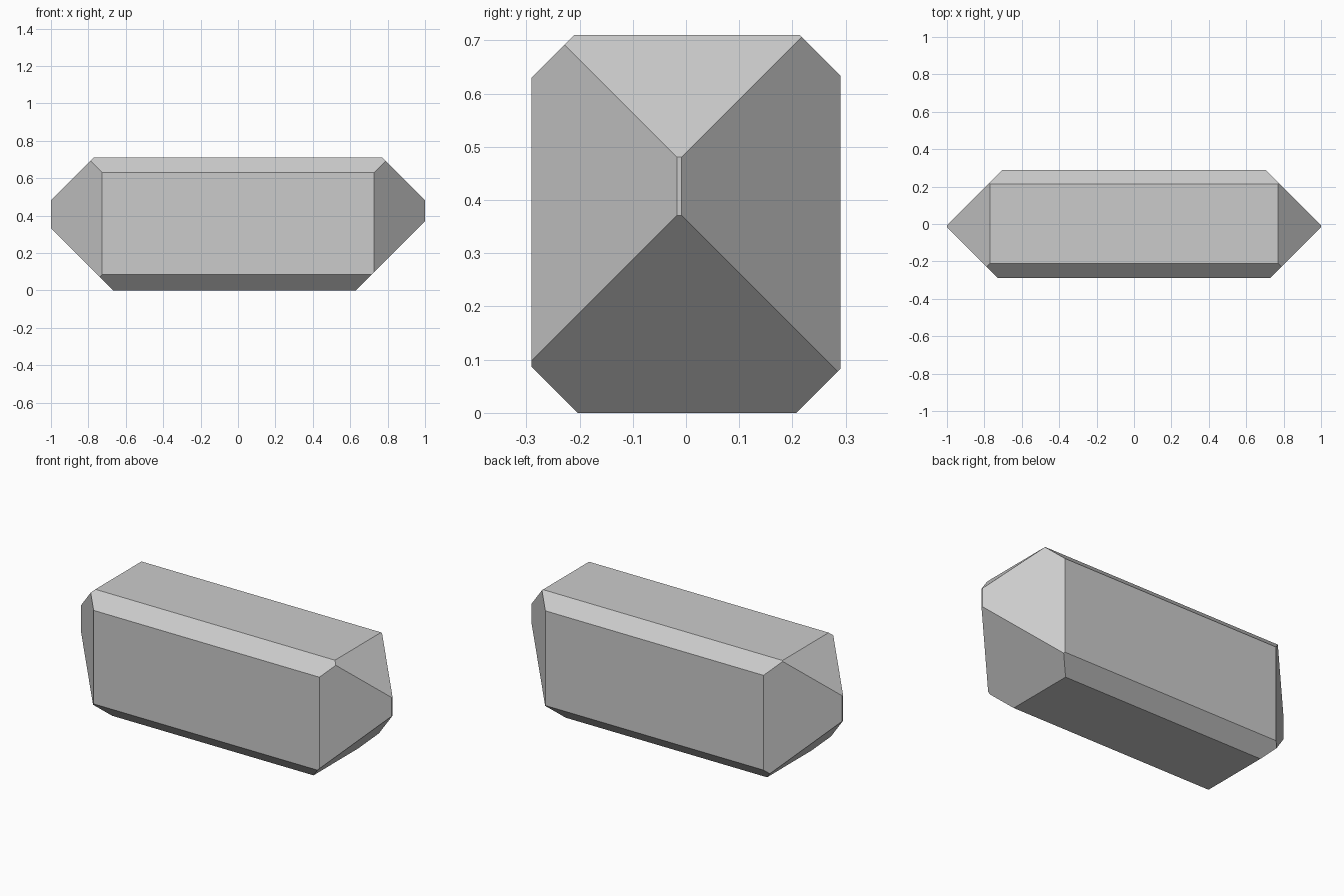
import bpy
import bmesh
from mathutils import Matrix, Vector

if "Cube" in bpy.data.objects:
    bpy.data.objects.remove(bpy.data.objects["Cube"])

# Full block: 2 x 0.58 x 0.71, standing on the ground
bm = bmesh.new()
bmesh.ops.create_cube(bm, size=1, matrix=Matrix.Translation((0, 0, 0.355))
                      @ Matrix.Diagonal((2, 0.58, 0.71, 1)))

# 45-degree edge chamfers: outward direction, plane offset (direction . p = offset)
chamfers = [
    ((0, 1, 1), 0.924), ((0, -1, 1), 0.920),        # long top edges
    ((0, 1, -1), 0.207), ((0, -1, -1), 0.204),      # long bottom edges
    ((1, 0, 1), 1.481), ((-1, 0, 1), 1.481),        # end top edges
    ((1, 0, -1), 0.629), ((-1, 0, -1), 0.667),      # end bottom edges
    ((1, 1, 0), 0.992), ((-1, 1, 0), 0.992),        # rear upright edges
    ((1, -1, 0), 1.017), ((-1, -1, 0), 1.016),      # front upright edges
]


def slice_off(direction, offset):
    """Cut away everything beyond the plane and cap the opening."""
    n = Vector(direction)
    cut = bmesh.ops.bisect_plane(
        bm, geom=bm.verts[:] + bm.edges[:] + bm.faces[:], dist=1e-5,
        plane_co=n * offset / n.length_squared, plane_no=n, clear_outer=True)
    bmesh.ops.holes_fill(bm, edges=[e for e in bm.edges if e.is_boundary], sides=0)


for direction, offset in chamfers:
    slice_off(direction, offset)
bmesh.ops.recalc_face_normals(bm, faces=bm.faces[:])

# Faceted block object, flat shaded
mesh = bpy.data.meshes.new("chamfered_block")
bm.to_mesh(mesh)
bm.free()
block = bpy.data.objects.new("chamfered_block", mesh)
bpy.context.collection.objects.link(block)
